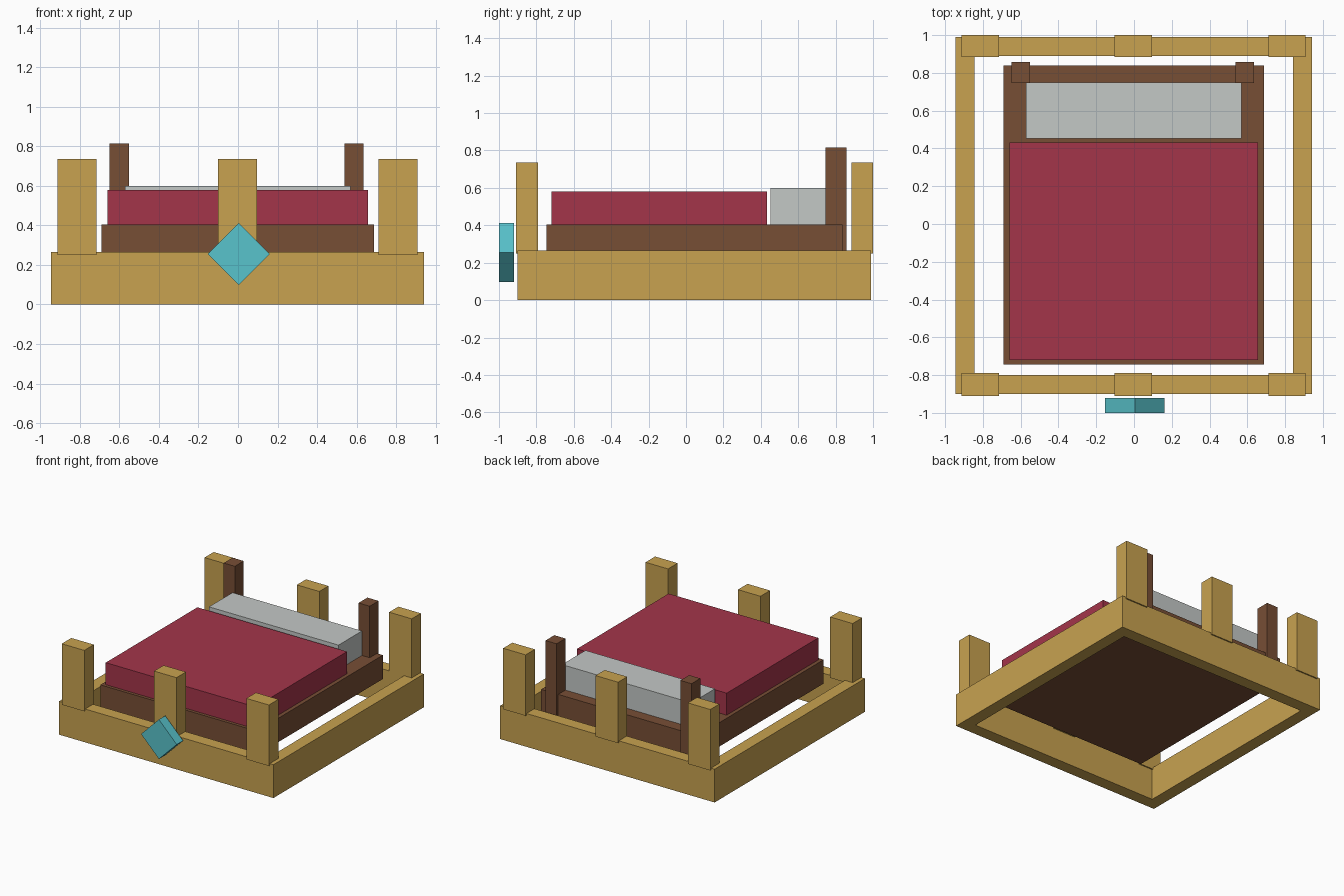
import bpy, math
from mathutils import Matrix, Vector

if "Cube" in bpy.data.objects:
    bpy.data.objects.remove(bpy.data.objects["Cube"])


def material(name, rgb):
    """Flat material from 0-255 sRGB values, stored as linear."""
    lin = [((c / 255 + 0.055) / 1.055) ** 2.4 for c in rgb]
    m = bpy.data.materials.new(name)
    m.diffuse_color = (*lin, 1)
    m.use_nodes = True
    m.node_tree.nodes["Principled BSDF"].inputs["Base Color"].default_value = m.diffuse_color
    return m


OAK = material("pale_oak", (200, 162, 80))
WALNUT = material("dark_wood", (119, 78, 53))
RED = material("crimson_cloth", (164, 53, 74))
GREY = material("light_grey_cloth", (196, 200, 198))
TEAL = material("turquoise_gem", (89, 195, 204))


def mesh_object(name, verts, faces, mat):
    me = bpy.data.meshes.new(name)
    me.from_pydata(verts, [], faces)
    me.materials.append(mat)
    ob = bpy.data.objects.new(name, me)
    bpy.context.collection.objects.link(ob)
    return ob


def box(name, x, y, z, mat):
    """Box from (min, max) pairs on each axis."""
    verts = [(a, b, c) for c in z for a, b in
             ((x[0], y[0]), (x[1], y[0]), (x[1], y[1]), (x[0], y[1]))]
    faces = [(3, 2, 1, 0), (4, 5, 6, 7)]
    faces += [(i, (i + 1) % 4, (i + 1) % 4 + 4, i + 4) for i in range(4)]
    return mesh_object(name, verts, faces, mat)


def ring(name, x, y, z, width, mat):
    """Rectangular frame, open in the middle."""
    verts = []
    for c in z:
        for w in (0, width):
            verts += [(x[0] + w, y[0] + w, c), (x[1] - w, y[0] + w, c),
                      (x[1] - w, y[1] - w, c), (x[0] + w, y[1] - w, c)]
    faces = []
    for i in range(4):
        j = (i + 1) % 4
        faces += [(i, j, j + 8, i + 8),              # outside
                  (j + 4, i + 4, i + 12, j + 12),    # inside
                  (i + 8, j + 8, j + 12, i + 12),    # top
                  (j, i, i + 4, j + 4)]              # bottom
    return mesh_object(name, verts, faces, mat)


# Outer frame and its six posts
ring("outer_frame", (-0.945, 0.942), (-0.90, 0.99), (0, 0.265), 0.1, OAK)
for side, y in (("front", (-0.91, -0.79)), ("back", (0.885, 1.0))):
    for place, cx in (("left", -0.815), ("middle", -0.003), ("right", 0.81)):
        box(f"{side}_{place}_post", (cx - 0.099, cx + 0.099), y, (0.25, 0.735), OAK)

# Bed base with two headboard posts
box("bed_base", (-0.69, 0.688), (-0.745, 0.838), (0.215, 0.405), WALNUT)
for place, cx in (("left", -0.6), ("right", 0.587)):
    box(f"headboard_post_{place}", (cx - 0.049, cx + 0.049), (0.747, 0.858),
        (0.23, 0.815), WALNUT)

# Bedding
box("blanket", (-0.66, 0.657), (-0.72, 0.432), (0.4, 0.58), RED)
box("pillow", (-0.572, 0.568), (0.452, 0.748), (0.4, 0.6), GREY)

# Diamond emblem: a square plate turned 45 degrees on the front
h = 0.157 / math.sqrt(2)
gem = box("diamond_plate", (-h, h), (-0.04, 0.04), (-h, h), TEAL)
gem.data.transform(Matrix.Rotation(math.radians(45), 4, 'Y'))
gem.location = Vector((0.004, -0.96, 0.255))
